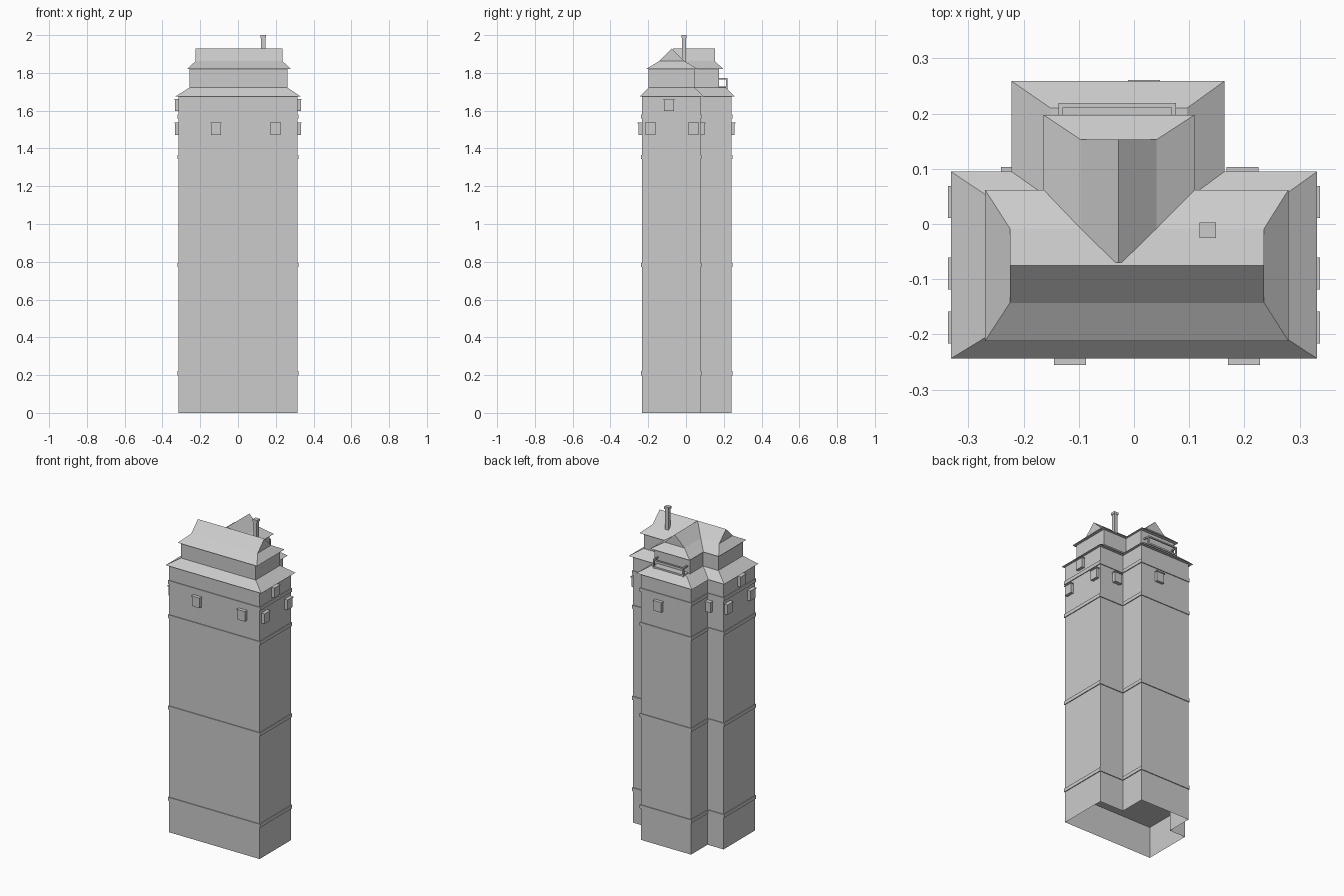
import bpy
import bmesh

if "Cube" in bpy.data.objects:
    bpy.data.objects.remove(bpy.data.objects["Cube"], do_unlink=True)

stone = bpy.data.materials.new("stone_grey")
stone.use_nodes = True
GREY = (0.6, 0.6, 0.6, 1)
stone.diffuse_color = GREY
stone.node_tree.nodes["Principled BSDF"].inputs["Base Color"].default_value = GREY


def build(name, verts, faces):
    bm = bmesh.new()
    vs = [bm.verts.new(v) for v in verts]
    for f in faces:
        bm.faces.new([vs[i] for i in f])
    bmesh.ops.recalc_face_normals(bm, faces=bm.faces)
    mesh = bpy.data.meshes.new(name)
    bm.to_mesh(mesh)
    bm.free()
    mesh.materials.append(stone)
    ob = bpy.data.objects.new(name, mesh)
    bpy.context.collection.objects.link(ob)
    return ob


def t_plan(x0, x1, y0, y1, wx0, wx1, wy, grow=0):
    """Main block with a narrower wing on its back."""
    x0, wx0, y0 = x0 - grow, wx0 - grow, y0 - grow
    x1, wx1, y1, wy = x1 + grow, wx1 + grow, y1 + grow, wy + grow
    return [(x0, y0), (x1, y0), (x1, y1), (wx1, y1),
            (wx1, wy), (wx0, wy), (wx0, y1), (x0, y1)]


def loft(name, low, high, z0, z1, floor=True):
    n = len(low)
    verts = [(x, y, z0) for x, y in low] + [(x, y, z1) for x, y in high]
    faces = [(i, (i + 1) % n, n + (i + 1) % n, n + i) for i in range(n)]
    faces.append(tuple(range(n, 2 * n)))
    if floor:
        faces.append(tuple(range(n)))
    return build(name, verts, faces)


def box(name, x0, x1, y0, y1, z0, z1):
    rect = [(x0, y0), (x1, y0), (x1, y1), (x0, y1)]
    return loft(name, rect, rect, z0, z1)


def bell_roof(name, eave, shoulder, heights, turned=False):
    """Flared skirt below a gable; each rectangle is (a0, a1, b0, b1)."""
    verts = []
    for (a0, a1, b0, b1), z in zip((eave, shoulder), heights):
        verts += [(a0, b0, z), (a1, b0, z), (a1, b1, z), (a0, b1, z)]
    mid = (shoulder[2] + shoulder[3]) / 2
    verts += [(shoulder[0], mid, heights[2]), (shoulder[1], mid, heights[2])]
    if turned:
        verts = [(b, a, z) for a, b, z in verts]
    faces = [(i, (i + 1) % 4, 4 + (i + 1) % 4, 4 + i) for i in range(4)]
    faces += [(4, 5, 9, 8), (6, 7, 8, 9), (5, 6, 9), (7, 4, 8), (0, 1, 2, 3)]
    return build(name, verts, faces)


# Tower shaft, open underneath, with string courses
shaft = (-0.314, 0.314, -0.234, 0.076, -0.203, 0.146, 0.24)
plan = t_plan(*shaft)
loft("tower_shaft", plan, plan, 0, 1.678, floor=False)
for i, z in enumerate((0.21, 0.783, 1.355, 1.57)):
    ring = t_plan(*shaft, grow=0.005)
    loft(f"string_course_{i + 1}", ring, ring, z - 0.011, z + 0.011)

# Lower skirt roof and the set-back upper storey
loft("skirt_roof",
     t_plan(-0.332, 0.332, -0.244, 0.095, -0.222, 0.164, 0.259),
     t_plan(-0.257, 0.262, -0.198, 0.045, -0.151, 0.096, 0.21), 1.675, 1.722)
plan = t_plan(-0.256, 0.261, -0.198, 0.044, -0.15, 0.095, 0.176)
loft("upper_storey", plan, plan, 1.70, 1.824)

# Crossing flared gable roofs
levels = (1.82, 1.862, 1.928)
bell_roof("main_roof", (-0.27, 0.28, -0.212, 0.062),
          (-0.225, 0.236, -0.143, -0.008), levels)
bell_roof("wing_roof", (-0.07, 0.198, -0.164, 0.11),
          (-0.07, 0.153, -0.097, 0.041), levels, turned=True)

# Chimney
box("chimney", 0.122, 0.145, -0.022, 0.001, 1.84, 1.99)
box("chimney_cap", 0.119, 0.149, -0.025, 0.003, 1.985, 2.0)


# Projecting bay boxes with thin caps
def bay(name, wall, sign, axis, centre, top):
    for part, half, out, z0, z1 in (("box", 0.026, 0.018, top - 0.065, top - 0.005),
                                    ("cap", 0.029, 0.022, top - 0.006, top)):
        depth = sorted((wall - sign * 0.005, wall + sign * out))
        width = (centre - half, centre + half)
        spans = (*depth, *width) if axis == "x" else (*width, *depth)
        box(f"{name}_{part}", *spans, z0, z1)


for side, sign in (("right", -1), ("left", 1)):
    for label, y, top in (("front", -0.188, 1.537), ("middle", -0.09, 1.662),
                          ("back", 0.04, 1.537)):
        bay(f"{side}_{label}_bay", sign * 0.315, sign, "x", y, top)
for label, x, wall, sign in (("front_right", -0.116, -0.234, -1),
                             ("front_left", 0.199, -0.234, -1),
                             ("rear_right", -0.212, 0.081, 1),
                             ("rear_left", 0.197, 0.081, 1),
                             ("wing_rear", 0.018, 0.239, 1)):
    bay(f"{label}_bay", wall, sign, "y", x, 1.537)

# Balcony railing behind the wing
box("balcony_top_rail", -0.137, 0.076, 0.211, 0.219, 1.764, 1.772)
box("balcony_floor", -0.137, 0.076, 0.17, 0.219, 1.718, 1.728)
for side, x in (("right", -0.137), ("left", 0.068)):
    box(f"balcony_{side}_post", x, x + 0.008, 0.211, 0.219, 1.715, 1.77)
    box(f"balcony_{side}_rail", x, x + 0.008, 0.17, 0.213, 1.764, 1.772)
